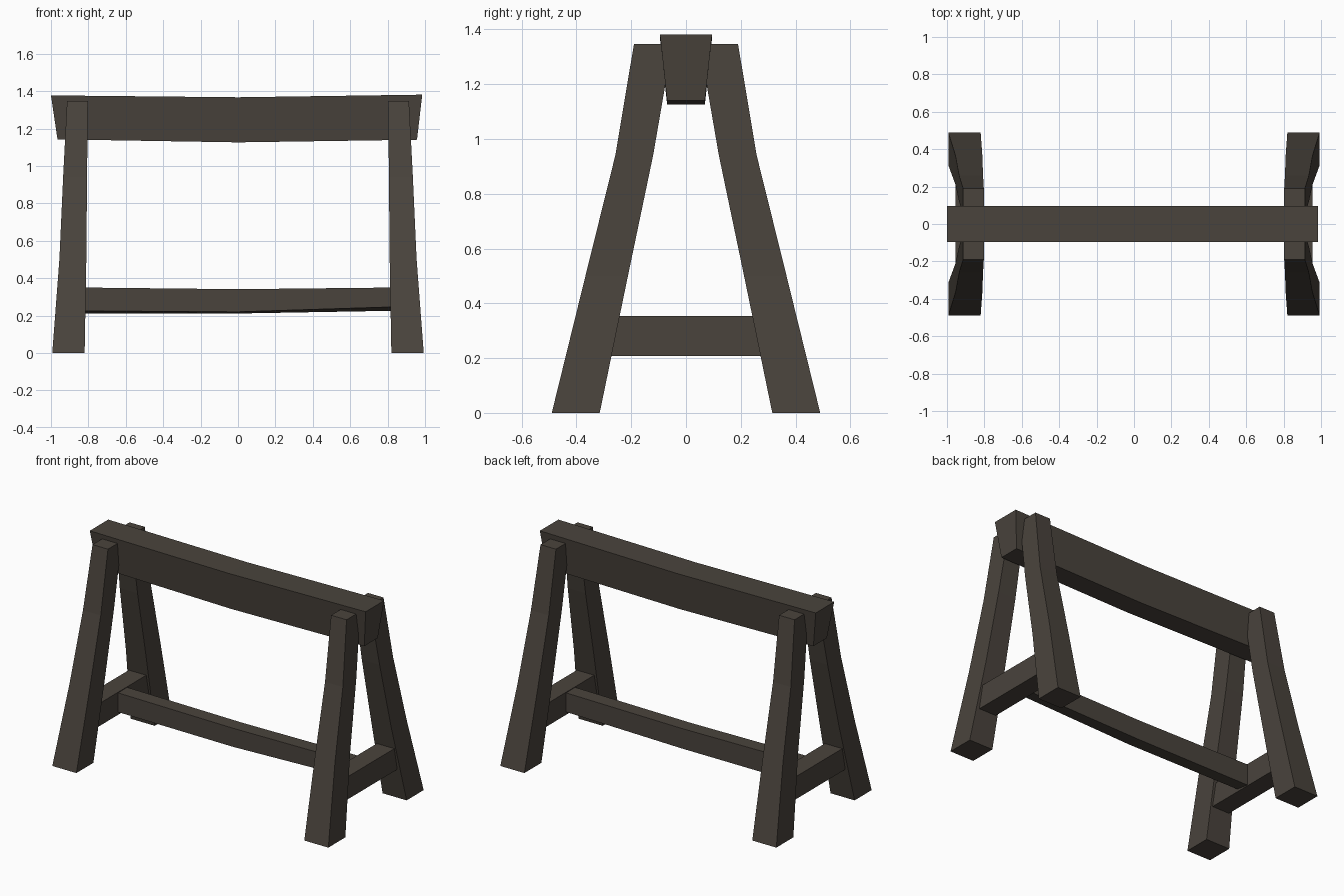
import bpy, bmesh

if "Cube" in bpy.data.objects:
    bpy.data.objects.remove(bpy.data.objects["Cube"])

wood = bpy.data.materials.new("dark weathered wood")
wood.diffuse_color = (0.068, 0.057, 0.046, 1)
wood.use_nodes = True
wood.node_tree.nodes["Principled BSDF"].inputs["Base Color"].default_value = wood.diffuse_color


def loft(name, rings):
    """Skin a row of four-cornered rings and cap both ends."""
    bm = bmesh.new()
    loops = [[bm.verts.new(p) for p in ring] for ring in rings]
    for a, b in zip(loops, loops[1:]):
        for i in range(4):
            j = (i + 1) % 4
            bm.faces.new((a[i], a[j], b[j], b[i]))
    bm.faces.new(loops[0])
    bm.faces.new(loops[-1])
    bmesh.ops.recalc_face_normals(bm, faces=bm.faces[:])
    mesh = bpy.data.meshes.new(name)
    bm.to_mesh(mesh)
    bm.free()
    mesh.materials.append(wood)
    obj = bpy.data.objects.new(name, mesh)
    bpy.context.collection.objects.link(obj)


def beam_ring(x_top, x_bottom, half_top, half_bottom, z_top, z_front, z_back):
    return [(x_top, -half_top, z_top), (x_top, half_top, z_top),
            (x_bottom, half_bottom, z_back), (x_bottom, -half_bottom, z_front)]


# Sagging top beam, narrower underneath, with undercut ends
loft("top_beam", [
    beam_ring(-1.0, -0.965, 0.095, 0.069, 1.377, 1.142, 1.142),
    beam_ring(0.0, 0.0, 0.095, 0.069, 1.367, 1.126, 1.126),
    beam_ring(0.985, 0.957, 0.095, 0.069, 1.381, 1.140, 1.140)])

# Sagging, slightly twisted lower stretcher
loft("stretcher", [
    beam_ring(-0.85, -0.85, 0.047, 0.047, 0.350, 0.225, 0.211),
    beam_ring(0.0, 0.0, 0.047, 0.047, 0.341, 0.220, 0.211),
    beam_ring(0.85, 0.85, 0.047, 0.047, 0.350, 0.247, 0.226)])

# Four splayed legs: z, inner x, outer x, inner y, outer y
LEG = [(0.0, 0.82, 0.993, 0.315, 0.49),
       (0.5, 0.811, 0.955, 0.212, 0.367),
       (0.94, 0.807, 0.935, 0.12, 0.258),
       (1.346, 0.803, 0.914, 0.05, 0.19)]

for sx, side in ((-1, "left"), (1, "right")):
    for sy, end in ((-1, "front"), (1, "back")):
        loft(f"{end}_{side}_leg", [
            [(sx * x0, sy * y0, z), (sx * x1, sy * y0, z),
             (sx * x1, sy * y1, z), (sx * x0, sy * y1, z)]
            for z, x0, x1, y0, y1 in LEG])
    # Cross brace between each pair of legs
    loft(f"{side}_cross_brace", [
        [(sx * 0.83, y, 0.207), (sx * 0.955, y, 0.207),
         (sx * 0.955, y, 0.354), (sx * 0.83, y, 0.354)]
        for y in (-0.29, 0.29)])
